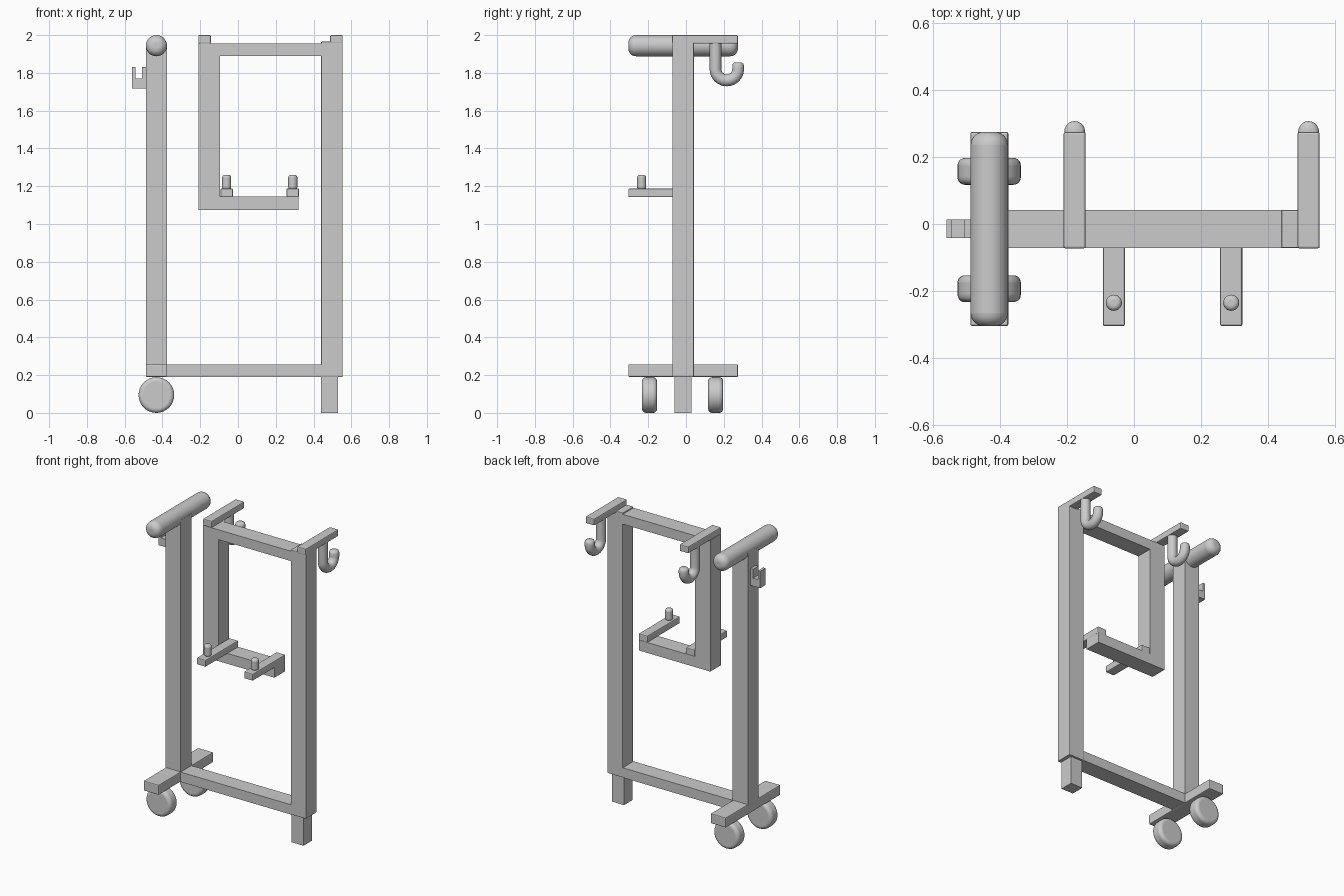
import bpy, bmesh, math
from mathutils import Matrix

if "Cube" in bpy.data.objects:
    bpy.data.objects.remove(bpy.data.objects["Cube"])


def finish(name, bm, bevel=0, segs=2):
    bmesh.ops.recalc_face_normals(bm, faces=bm.faces)
    me = bpy.data.meshes.new(name)
    bm.to_mesh(me)
    bm.free()
    ob = bpy.data.objects.new(name, me)
    bpy.context.collection.objects.link(ob)
    if bevel:
        m = ob.modifiers.new("Bevel", 'BEVEL')
        m.width, m.segments = bevel, segs
        m.limit_method, m.angle_limit = 'ANGLE', math.radians(40)
    return ob


def smooth(ob, angle=35):
    bpy.ops.object.select_all(action='DESELECT')
    bpy.context.view_layer.objects.active = ob
    ob.select_set(True)
    bpy.ops.object.shade_smooth_by_angle(angle=math.radians(angle))


def box(name, x, y, z, bevel=0):
    bm = bmesh.new()
    bmesh.ops.create_cube(bm, size=1)
    for v in bm.verts:
        v.co = [(a + b) / 2 + c * (b - a) for c, (a, b) in zip(v.co, (x, y, z))]
    return finish(name, bm, bevel)


def cylinder(name, loc, r, depth, axis='Z', bevel=0, segs=5, sides=32):
    bm = bmesh.new()
    rot = Matrix.Rotation(math.pi / 2, 4, 'X') if axis == 'Y' else Matrix()
    bmesh.ops.create_cone(bm, cap_ends=True, segments=sides, radius1=r, radius2=r,
                          depth=depth, matrix=Matrix.Translation(loc) @ rot)
    ob = finish(name, bm, bevel, segs)
    smooth(ob)
    return ob


def hook(name, x):
    # J-shaped path in the y-z plane, swept with a circle
    r, bend, cy, cz = 0.031, 0.06, 0.216, 1.82
    path = [(cy - bend, 1.965, 0)]
    path += [(cy - bend * math.cos(t), cz - bend * math.sin(t), t)
             for t in (math.pi * i / 16 for i in range(17))]
    path.append((cy + bend, 1.838, math.pi))
    bm = bmesh.new()
    rings = []
    # last rings shrink to round off the tip
    profile = [(p, r) for p in path]
    profile += [((cy + bend, 1.848, math.pi), r * 0.9), ((cy + bend, 1.854, math.pi), r * 0.65)]
    for (y, z, t), rad in profile:
        ring = []
        for k in range(20):
            a = math.tau * k / 20
            s = rad * math.cos(a)
            ring.append(bm.verts.new((x + rad * math.sin(a), y + s * math.cos(t), z + s * math.sin(t))))
        rings.append(ring)
    for a, b in zip(rings, rings[1:]):
        for k in range(20):
            bm.faces.new((a[k], a[k - 1], b[k - 1], b[k]))
    bm.faces.new(rings[0])
    bm.faces.new(rings[-1])
    smooth(finish(name, bm), 50)


Y = (-0.072, 0.042)        # frame depth
LEFT = (-0.488, -0.375)    # left post width
WIDE = (-0.305, 0.275)     # depth of foot and handle

# Main frame
box("left_post", LEFT, Y, (0.25, 1.945))
box("right_post", (0.44, 0.554), Y, (0.19, 1.965), 0.004)
box("bottom_beam", (-0.376, 0.442), Y, (0.19, 0.256))
box("top_beam", (-0.209, 0.442), Y, (1.89, 1.956))
box("hanging_post", (-0.21, -0.095), Y, (1.075, 1.955))
box("shelf_beam", (-0.096, 0.321), Y, (1.075, 1.145))

# Base
box("foot_bar", LEFT, WIDE, (0.19, 0.257), 0.006)
box("support_leg", (0.44, 0.53), (-0.062, 0.028), (0, 0.192))
for i, y in enumerate((-0.193, 0.157)):
    cylinder(f"wheel_{i}", (-0.432, y, 0.0945), 0.0945, 0.08, 'Y', 0.022)

# Handle
cylinder("push_handle", (-0.432, -0.015, 1.944), 0.056, 0.58, 'Y', 0.04, 6)

# Rear arms with hooks
for i, x in enumerate((-0.177, 0.521)):
    box(f"hook_arm_{i}", (x - 0.033, x + 0.033), (-0.073, 0.275), (1.955, 2.0), 0.006)
    hook(f"hook_{i}", x)

# Front arms with pins
for i, x in enumerate((-0.06, 0.29)):
    box(f"front_arm_{i}", (x - 0.033, x + 0.033), (-0.305, 0.042), (1.142, 1.188), 0.006)
    cylinder(f"pin_{i}", (x, -0.235, 1.221), 0.024, 0.078, 'Z', 0.014, 4, 24)

# Side bracket: notched U profile extruded in depth
bm = bmesh.new()
outline = [(-0.56, 1.717), (-0.487, 1.717), (-0.487, 1.83), (-0.507, 1.83),
           (-0.507, 1.77), (-0.543, 1.77), (-0.543, 1.83), (-0.56, 1.83)]
face = bm.faces.new([bm.verts.new((x, -0.042, z)) for x, z in outline])
ext = bmesh.ops.extrude_face_region(bm, geom=[face], use_keep_orig=True)
bmesh.ops.translate(bm, vec=(0, 0.056, 0),
                    verts=[v for v in ext["geom"] if isinstance(v, bmesh.types.BMVert)])
finish("side_bracket", bm)
